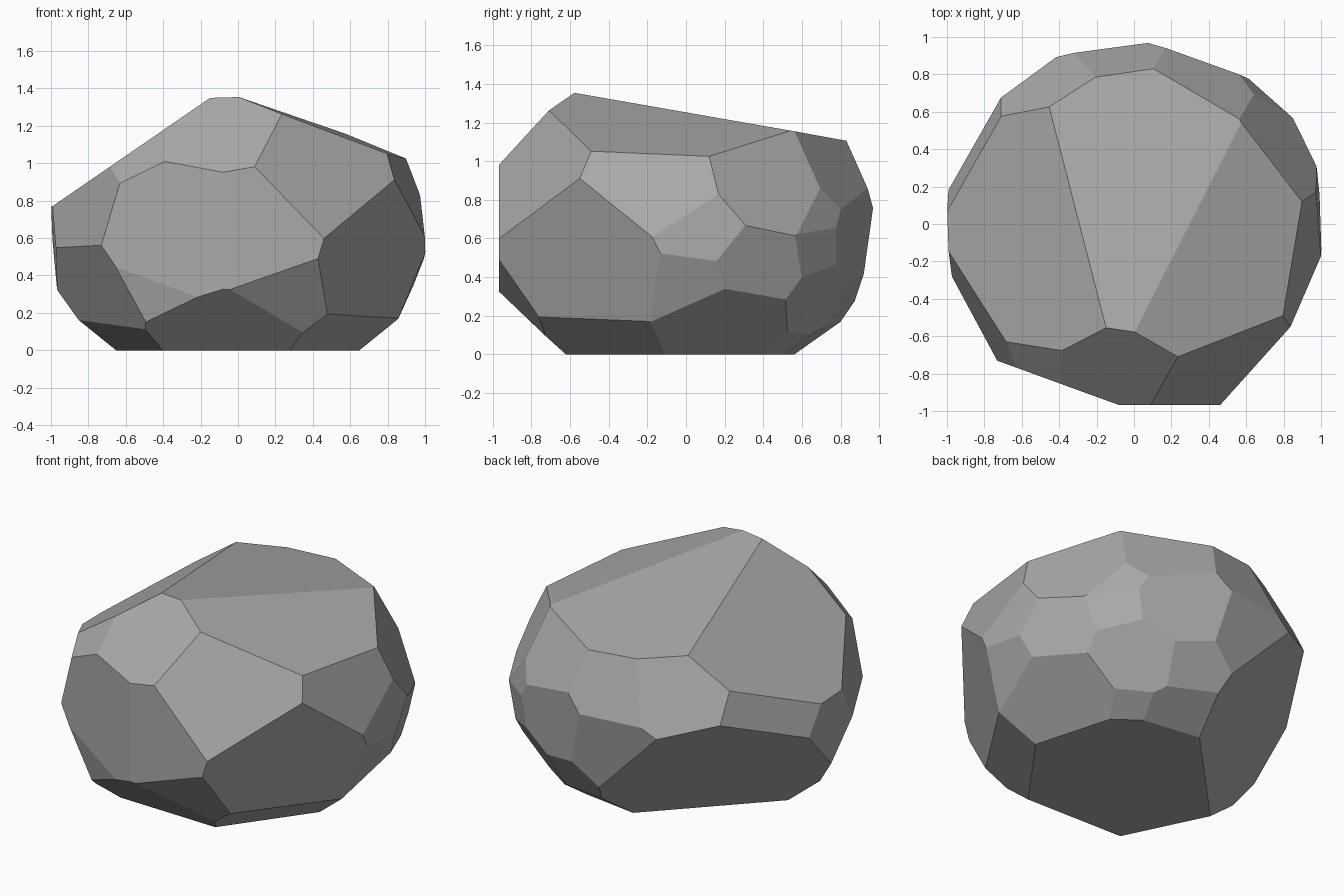
import bpy
import bmesh
from math import radians
from mathutils import Matrix, Vector

if "Cube" in bpy.data.objects:
    bpy.data.objects.remove(bpy.data.objects["Cube"], do_unlink=True)

# Chisel cuts: bearing around z, tilt above the horizon, depth from the heart
CROWN = [(91, 80, .642), (-3, 69, .716), (180, 55.5, .702)]
SHOULDERS = [
    (-100, 44.8, .934), (-131, 38, .963), (-58.4, 27, .949),
    (-8.6, 19, .961), (31, 24.6, .933), (62.4, 27.5, .929),
    (97.8, 22, .939), (120, 25.5, .927), (155, 13.4, .947), (-152, 12, .959),
]
WAIST = [
    (-90, 0, .968), (-110, 0, .937), (-114, -11.4, .971), (-178, -3.4, .984),
    (-34, -14, .896), (2.3, 3, .99), (23.4, -13.7, .973), (47, 11.5, .978),
    (49, -5.7, .978), (71, -3, .93), (97.6, -9.8, .909),
]
UNDERSIDE = [
    (-1.3, -22, .96), (56, -30, .908), (77, -30.5, .897), (136, -36.4, .682),
    (16, -46.6, .845), (54, -54.4, .846), (81.6, -55.4, .807),
    (-36, -51.8, .835), (-91.5, -47.5, .857), (-77, -32.7, .934),
    (-151, -25, .917), (-154, -50.4, .862),
]
HEART = Vector((0, 0, .6))


def make_material(name, colour):
    material = bpy.data.materials.new(name)
    material.use_nodes = True
    material.diffuse_color = colour
    shader = next(n for n in material.node_tree.nodes if n.type == "BSDF_PRINCIPLED")
    shader.inputs["Base Color"].default_value = colour
    shader.inputs["Roughness"].default_value = 0.9
    return material


def chisel(bm, bearing, tilt, depth):
    """Slice off everything beyond one plane and cap the wound flat."""
    turn = Matrix.Rotation(radians(bearing), 3, "Z") @ Matrix.Rotation(radians(-tilt), 3, "Y")
    normal = turn @ Vector((1, 0, 0))
    cut = bmesh.ops.bisect_plane(
        bm, geom=bm.verts[:] + bm.edges[:] + bm.faces[:], dist=1e-5,
        plane_co=HEART + normal * depth, plane_no=normal, clear_outer=True)
    rim = [e for e in cut["geom_cut"] if isinstance(e, bmesh.types.BMEdge) and e.is_boundary]
    if len(rim) > 2:
        bmesh.ops.edgeloop_fill(bm, edges=rim)


# Raw block standing on the ground
bm = bmesh.new()
bmesh.ops.create_cube(bm, size=4)
bmesh.ops.translate(bm, verts=bm.verts, vec=(0, 0, 2))

# Facets of the boulder
for bearing, tilt, depth in CROWN + SHOULDERS + WAIST + UNDERSIDE:
    chisel(bm, bearing, tilt, depth)
bmesh.ops.recalc_face_normals(bm, faces=bm.faces)

mesh = bpy.data.meshes.new("boulder")
bm.to_mesh(mesh)
bm.free()
mesh.materials.append(make_material("stone grey", (0.4, 0.4, 0.4, 1)))
boulder = bpy.data.objects.new("boulder", mesh)
bpy.context.collection.objects.link(boulder)
